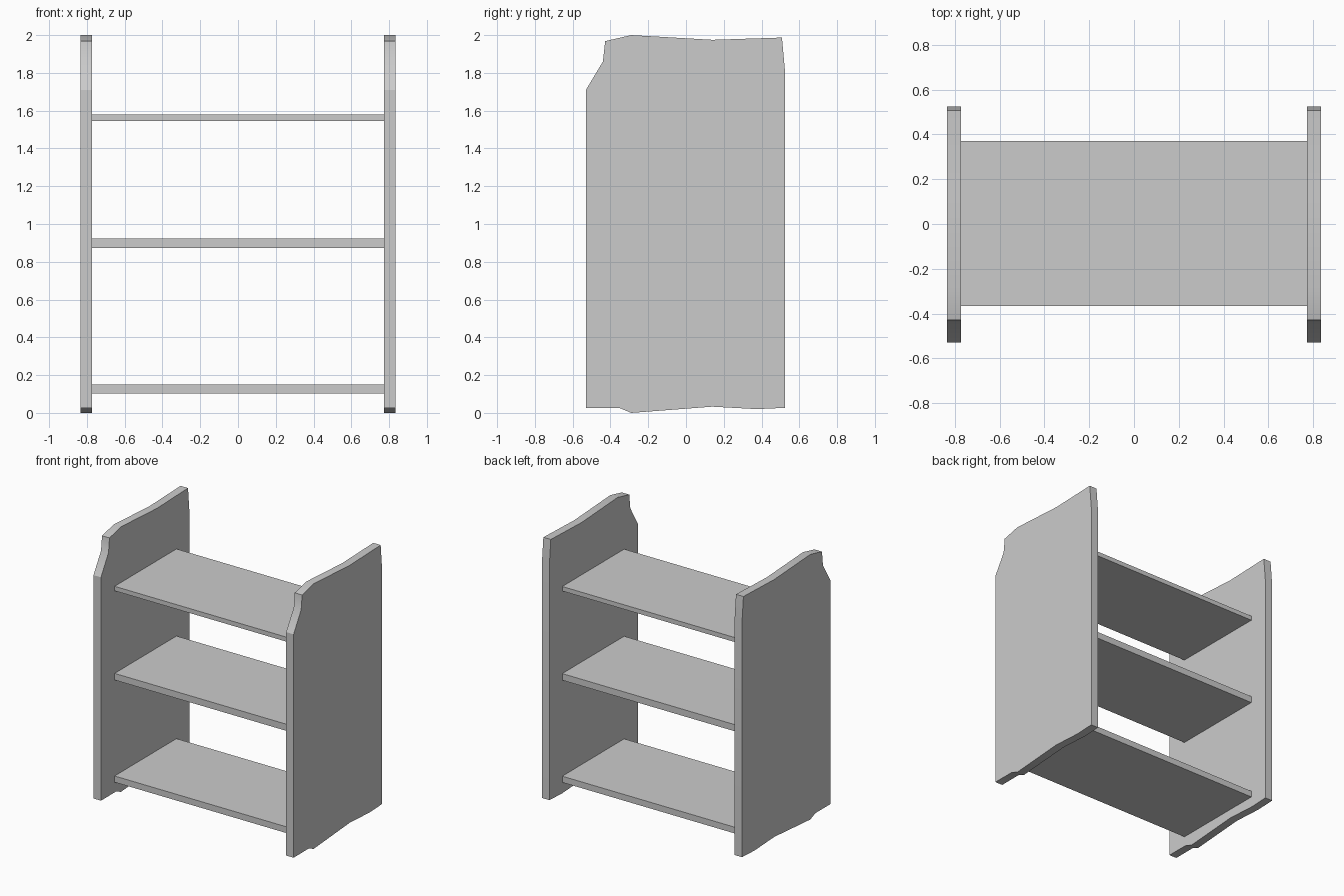
import bpy
import bmesh

if "Cube" in bpy.data.objects:
    bpy.data.objects.remove(bpy.data.objects["Cube"])

# Side panel outline as (y, z), front at -y
OUTLINE = [(-0.53, 0.025), (-0.35, 0.025), (-0.29, 0.0), (0.14, 0.033),
           (0.375, 0.02), (0.525, 0.027), (0.525, 1.80), (0.508, 1.987),
           (0.14, 1.975), (-0.29, 2.0), (-0.428, 1.968), (-0.44, 1.86),
           (-0.53, 1.71)]
INNER, OUTER = 0.773, 0.835


def add_object(name, bm):
    bmesh.ops.recalc_face_normals(bm, faces=bm.faces)
    mesh = bpy.data.meshes.new(name)
    bm.to_mesh(mesh)
    bm.free()
    obj = bpy.data.objects.new(name, mesh)
    bpy.context.collection.objects.link(obj)
    return obj


def side_panel(name, x0, x1):
    bm = bmesh.new()
    face = bm.faces.new([bm.verts.new((x0, y, z)) for y, z in OUTLINE])
    ext = bmesh.ops.extrude_face_region(bm, geom=[face], use_keep_orig=True)
    verts = [g for g in ext["geom"] if isinstance(g, bmesh.types.BMVert)]
    bmesh.ops.translate(bm, verts=verts, vec=(x1 - x0, 0, 0))
    obj = add_object(name, bm)
    # Soft shading around the shallow bends of the rim
    bpy.ops.object.select_all(action='DESELECT')
    obj.select_set(True)
    bpy.context.view_layer.objects.active = obj
    bpy.ops.object.shade_smooth_by_angle(angle=0.5)


def shelf(name, z0, z1, y0=-0.367, y1=0.371):
    bm = bmesh.new()
    bmesh.ops.create_cube(bm, size=1)
    bmesh.ops.scale(bm, verts=bm.verts, vec=(2 * INNER, y1 - y0, z1 - z0))
    bmesh.ops.translate(bm, verts=bm.verts,
                        vec=(0, (y0 + y1) / 2, (z0 + z1) / 2))
    add_object(name, bm)


# Two side panels
side_panel("side_panel_right", INNER, OUTER)
side_panel("side_panel_left", -OUTER, -INNER)

# Three shelves between them
for label, z0, z1 in (("bottom", 0.102, 0.149), ("middle", 0.873, 0.923),
                      ("top", 1.546, 1.58)):
    shelf(label + "_shelf", z0, z1)
